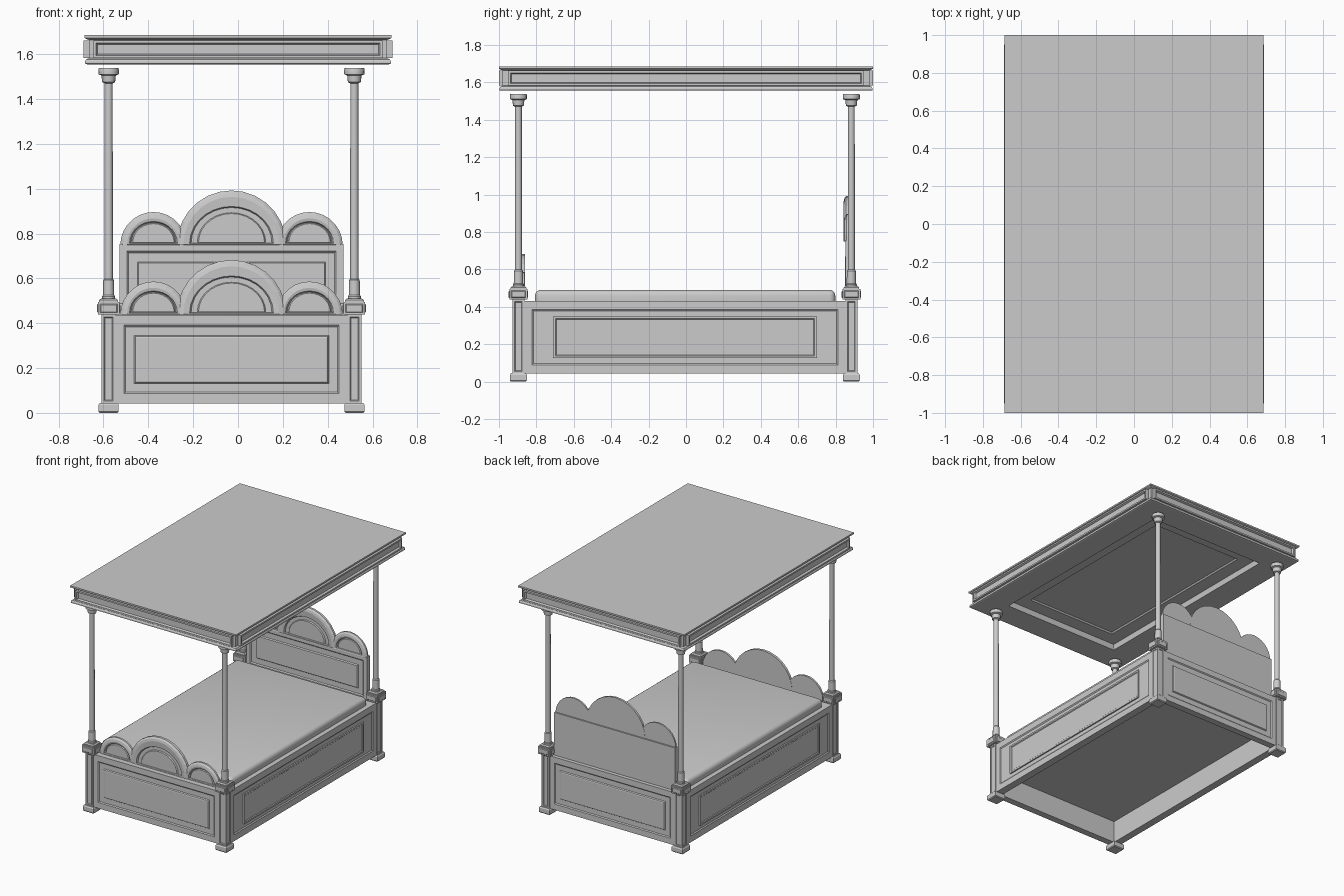
import bpy, bmesh, math
from mathutils import Vector

if "Cube" in bpy.data.objects:
    bpy.data.objects.remove(bpy.data.objects["Cube"])

CX, CY = -0.029, -0.006           # bed centre (canopy is centred on the origin)
PX, PY = 0.548, 0.89              # post offsets from bed centre


def finish(name, bm):
    bmesh.ops.recalc_face_normals(bm, faces=bm.faces)
    me = bpy.data.meshes.new(name)
    bm.to_mesh(me)
    bm.free()
    ob = bpy.data.objects.new(name, me)
    bpy.context.collection.objects.link(ob)
    return ob


def box(name, lo, hi, dirs=(), insets=(), bevel=0, segs=1):
    """Box whose faces along dirs get a stepped panel of (thickness, depth) insets."""
    bm = bmesh.new()
    bmesh.ops.create_cube(bm, size=1)
    lo, hi = Vector(lo), Vector(hi)
    for v in bm.verts:
        v.co = Vector([(lo[i] + hi[i]) / 2 + v.co[i] * (hi[i] - lo[i]) for i in range(3)])
    bm.normal_update()
    faces = [f for f in bm.faces if any(f.normal.dot(Vector(d)) > 0.9 for d in dirs)]
    for t, d in insets:
        bmesh.ops.inset_individual(bm, faces=faces, thickness=t, depth=d, use_even_offset=True)
        bm.normal_update()
    if bevel:
        bmesh.ops.bevel(bm, geom=bm.edges[:], offset=bevel, segments=segs, profile=0.5, affect='EDGES')
    return finish(name, bm)


def loft(name, rings):
    """Skin closed rings of points and cap both ends."""
    bm = bmesh.new()
    loops = [[bm.verts.new(p) for p in r] for r in rings]
    n = len(loops[0])
    for a, b in zip(loops, loops[1:]):
        for i in range(n):
            j = (i + 1) % n
            bm.faces.new((a[i], a[j], b[j], b[i]))
    bm.faces.new(loops[0])
    bm.faces.new(loops[-1])
    return finish(name, bm)


def rect(cx, cy, hx, hy, z):
    return [(cx - hx, cy - hy, z), (cx + hx, cy - hy, z), (cx + hx, cy + hy, z), (cx - hx, cy + hy, z)]


def circle(cx, cy, r, z, n=16):
    return [(cx + r * math.cos(2 * math.pi * i / n), cy + r * math.sin(2 * math.pi * i / n), z) for i in range(n)]


def half_ellipse(cx, y, z, rx, rz, n=14):
    return [(cx + rx * math.cos(math.pi * i / n), y, z + rz * math.sin(math.pi * i / n)) for i in range(n + 1)]


def arch(name, cx, z, back, front, r, ix, iz, jx, jz):
    """Half-round crest: puffed outer band around a recessed stepped lunette."""
    e = 0.008
    loft(name, [half_ellipse(cx, y, z + dz, rx, rz) for rx, rz, dz, y in (
        (r, r, 0, back), (r, r, 0, front + 0.013),
        (r - 0.012, r - 0.012, 0.001, front + 0.004), (r - 0.03, r - 0.03, 0.002, front),
        (ix, iz, e, front + 0.003), (ix - 0.007, iz - 0.007, e + 0.002, front + 0.014),
        (jx + 0.006, jz + 0.006, e + 0.003, front + 0.014), (jx, jz, e + 0.005, front + 0.006))])


def crest(prefix, z, back, front):
    arch(prefix + "_arch_middle", CX, z, back, front, 0.244, 0.187, 0.165, 0.147, 0.128)
    for s, side in ((-1, "left"), (1, "right")):
        arch(f"{prefix}_arch_{side}", CX + s * 0.348, z, back - 0.001, front + 0.003,
             0.148, 0.107, 0.098, 0.092, 0.083)


SIDES = ((1, 0, 0), (-1, 0, 0), (0, 1, 0), (0, -1, 0))

# Corner posts
for sx in (-1, 1):
    for sy in (-1, 1):
        x, y = CX + sx * PX, CY + sy * PY
        tag = ("front" if sy < 0 else "back") + ("_left" if sx < 0 else "_right")
        loft("foot_" + tag, [rect(x, y, h, h, z) for h, z in
                             ((0.04, 0), (0.045, 0.006), (0.045, 0.036), (0.039, 0.045))])
        box("post_column_" + tag, (x - 0.032, y - 0.032, 0.042), (x + 0.032, y + 0.032, 0.44),
            SIDES, ((0.012, 0), (0.004, -0.004)))
        box("post_block_" + tag, (x - 0.048, y - 0.048, 0.438), (x + 0.048, y + 0.048, 0.495),
            SIDES, ((0.009, 0), (0.004, 0.004)))
        loft("post_step_" + tag, [rect(x, y, h, h, z) for h, z in
                                  ((0.042, 0.49), (0.042, 0.503), (0.034, 0.51))])
        loft("post_shaft_" + tag, [circle(x, y, r, z) for r, z in (
            (0.029, 0.505), (0.029, 0.52), (0.025, 0.525), (0.024, 0.592), (0.019, 0.598),
            (0.018, 1.47), (0.029, 1.475), (0.032, 1.505), (0.045, 1.51), (0.046, 1.53), (0.043, 1.538))])

# End rails with stepped panels, side rails with a recessed field and raised panel
END = ((0.044, 0), (0.007, -0.006), (0.038, 0), (0.005, 0.008), (0.007, 0.002))
ix, iy = PX - 0.025, PY - 0.025
for s, side, end in ((-1, "left", "foot"), (1, "right", "head")):
    xa, xb = sorted((CX + s * (PX - 0.03), CX + s * (PX + 0.027)))
    box("rail_" + side, (xa, CY - iy, 0.042), (xb, CY + iy, 0.432), ((s, 0, 0),),
        ((0.047, 0), (0.008, -0.006)))
    xa, xb = sorted((CX + s * PX, CX + s * (PX + 0.031)))
    box("rail_panel_" + side, (xa, -0.71, 0.125), (xb, 0.7, 0.348), ((s, 0, 0),),
        ((0.012, 0), (0.005, -0.005)))
    ya, yb = sorted((CY + s * (PY - 0.025), CY + s * (PY + 0.026)))
    box("rail_" + end, (CX - ix, ya, 0.042), (CX + ix, yb, 0.435), ((0, s, 0),), END)

# Deck and mattress
box("deck", (CX - ix, CY - iy, 0.21), (CX + ix, CY + iy, 0.428))
box("mattress", (CX - 0.54, -0.807, 0.38), (CX + 0.54, 0.798, 0.49), bevel=0.03, segs=4)

# Headboard and footboard crests
box("headboard_panel", (CX - 0.499, 0.852, 0.42), (CX + 0.499, 0.882, 0.753), ((0, -1, 0),),
    ((0.032, 0), (0.007, -0.007), (0.04, 0), (0.006, 0.008)))
crest("headboard", 0.748, 0.872, 0.843)
crest("footboard", 0.438, -0.862, -0.894)

# Canopy: cornice profile outside, stepped coffer underneath
loft("canopy", [rect(0, 0, 0.685 - d, 1.0 - d, z) for d, z in (
    (0, 1.685), (0, 1.673), (0.008, 1.668), (0.02, 1.664), (0.02, 1.582), (0.008, 1.577),
    (0.003, 1.568), (0.003, 1.558), (0.012, 1.555), (0.2, 1.555), (0.207, 1.595),
    (0.31, 1.595), (0.318, 1.605)) ])
FRAME = ((0.012, 0), (0.006, -0.014))
for s, side, end in ((-1, "left", "front"), (1, "right", "back")):
    xa, xb = sorted((s * 0.66, s * 0.689))
    box("canopy_frame_" + side, (xa, -0.95, 1.582), (xb, 0.95, 1.662), ((s, 0, 0),), FRAME)
    ya, yb = sorted((s * 0.975, s * 0.999))
    box("canopy_frame_" + end, (-0.645, ya, 1.582), (0.645, yb, 1.662), ((0, s, 0),), FRAME)

# Smooth the round shafts and mattress only
for ob in bpy.data.objects:
    ob.select_set(ob.name.startswith(("post_shaft", "mattress")))
bpy.context.view_layer.objects.active = bpy.data.objects["mattress"]
bpy.ops.object.shade_smooth_by_angle(angle=math.radians(35))
